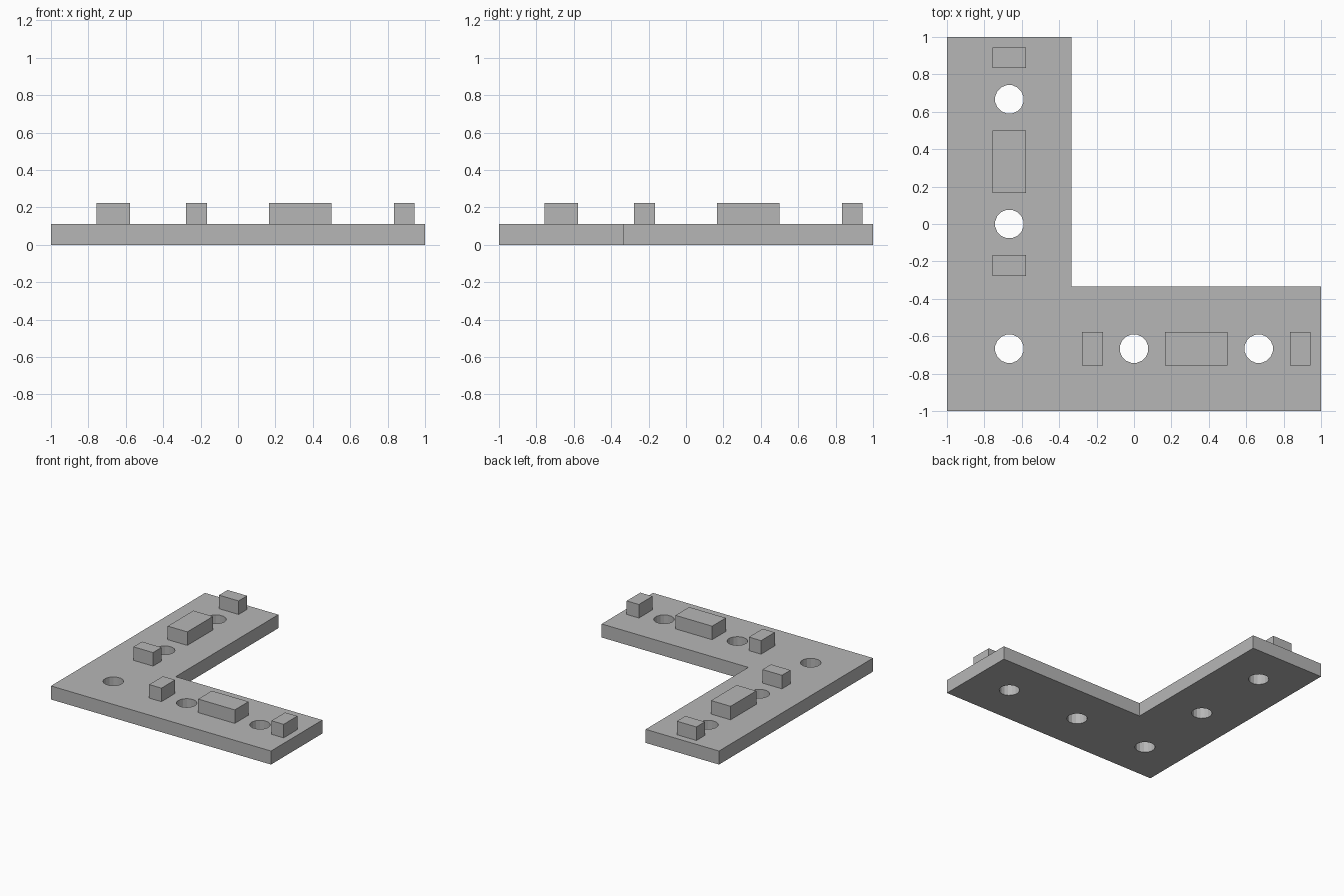
import bpy
import bmesh
from math import pi
from mathutils import Matrix

if "Cube" in bpy.data.objects:
    bpy.data.objects.remove(bpy.data.objects["Cube"], do_unlink=True)

THICK = 1 / 9      # plate thickness and peg height
ARM = -2 / 3       # centre line of both arms
INNER = -1 / 3     # inner edge of both arms
PEG_WIDTH = 0.178

grey = bpy.data.materials.new("plain_grey")
grey.use_nodes = True
colour = (0.47, 0.47, 0.47, 1)
grey.diffuse_color = colour
grey.node_tree.nodes["Principled BSDF"].inputs["Base Color"].default_value = colour


def add_object(name, bm):
    bmesh.ops.recalc_face_normals(bm, faces=bm.faces)
    mesh = bpy.data.meshes.new(name)
    bm.to_mesh(mesh)
    bm.free()
    mesh.materials.append(grey)
    obj = bpy.data.objects.new(name, mesh)
    bpy.context.collection.objects.link(obj)
    return obj


def add_box(name, centre, size):
    bm = bmesh.new()
    bmesh.ops.create_cube(bm, size=1, matrix=Matrix.LocRotScale(centre, None, size))
    return add_object(name, bm)


# L-shaped plate
bm = bmesh.new()
outline = [(-1, -1), (1, -1), (1, INNER), (INNER, INNER), (INNER, 1), (-1, 1)]
base = bm.faces.new([bm.verts.new((x, y, 0)) for x, y in outline])
top = bmesh.ops.extrude_face_region(bm, geom=[base], use_keep_orig=True)["geom"]
bmesh.ops.translate(bm, vec=(0, 0, THICK),
                    verts=[v for v in top if isinstance(v, bmesh.types.BMVert)])
plate = add_object("corner_plate", bm)

# Round through holes along both arms
bm = bmesh.new()
for x, y in [(ARM, ARM), (0, ARM), (-ARM, ARM), (ARM, 0), (ARM, -ARM)]:
    place = Matrix.Translation((x, y, THICK / 2)) @ Matrix.Rotation(pi / 16, 4, "Z")
    bmesh.ops.create_cone(bm, cap_ends=True, segments=16, radius1=0.077,
                          radius2=0.077, depth=THICK * 3, matrix=place)
cutter = add_object("hole_cutter", bm)
cutter.hide_render = True
cutter.hide_viewport = False
cut = plate.modifiers.new("holes", "BOOLEAN")
cut.operation = "DIFFERENCE"
cut.solver = "EXACT"
cut.object = cutter
evaluated = plate.evaluated_get(bpy.context.evaluated_depsgraph_get())
plate.data = bpy.data.meshes.new_from_object(evaluated)
plate.modifiers.clear()
bpy.data.objects.remove(cutter, do_unlink=True)

# Raised pegs, the same row on each arm
pegs = [("inner_peg", -0.278, -0.167), ("long_peg", 0.167, 0.5), ("outer_peg", 0.833, 0.944)]
for name, start, end in pegs:
    mid, length = (start + end) / 2, end - start
    height = THICK * 1.5
    add_box("front_arm_" + name, (mid, ARM, height), (length, PEG_WIDTH, THICK))
    add_box("side_arm_" + name, (ARM, mid, height), (PEG_WIDTH, length, THICK))
